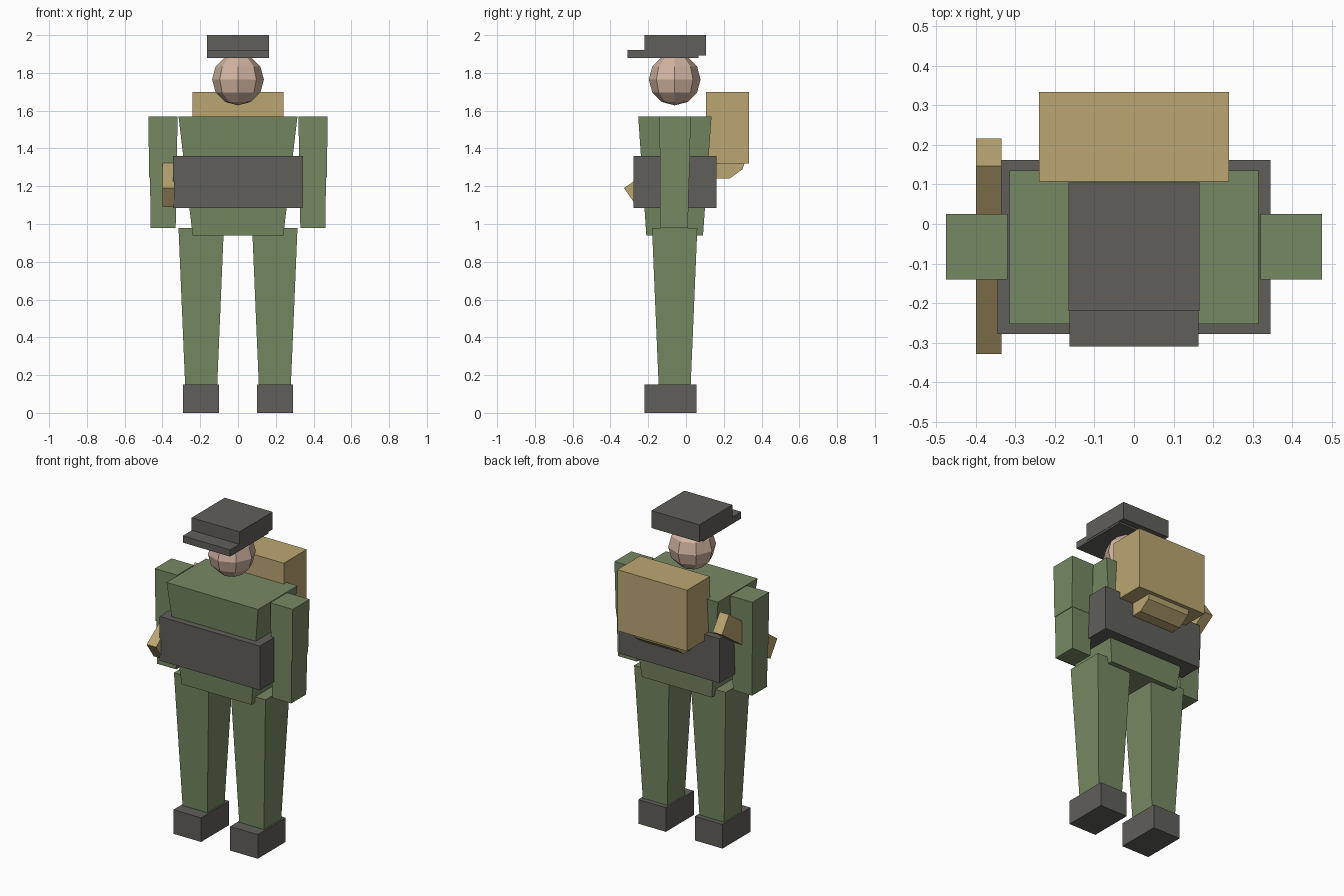
import bpy, bmesh, math
from mathutils import Matrix, Vector

default_cube = bpy.data.objects.get("Cube")
if default_cube:
    bpy.data.objects.remove(default_cube, do_unlink=True)


def make_material(name, colour):
    mat = bpy.data.materials.new(name)
    mat.use_nodes = True
    mat.diffuse_color = (*colour, 1)
    shader = next(n for n in mat.node_tree.nodes if n.type == "BSDF_PRINCIPLED")
    shader.inputs["Base Color"].default_value = (*colour, 1)
    return mat


green = make_material("uniform green", (0.185, 0.25, 0.125))
grey = make_material("dark grey", (0.117, 0.114, 0.102))
tan = make_material("canvas tan", (0.50, 0.38, 0.17))
skin = make_material("skin", (0.65, 0.46, 0.36))


def finish(bm, name, mat):
    """Turn a bmesh into a named, flat-shaded object of one colour."""
    bmesh.ops.recalc_face_normals(bm, faces=bm.faces)
    mesh = bpy.data.meshes.new(name)
    bm.to_mesh(mesh)
    bm.free()
    mesh.materials.append(mat)
    obj = bpy.data.objects.new(name, mesh)
    bpy.context.collection.objects.link(obj)
    return obj


def block(name, mat, z, x, y, x_low=None, y_low=None):
    """Box between two heights; x_low and y_low give a tapered lower end."""
    x_low, y_low = x_low or x, y_low or y
    bm = bmesh.new()
    bmesh.ops.create_cube(bm, size=1)
    for v in bm.verts:
        top = v.co.z > 0
        xs, ys = (x, y) if top else (x_low, y_low)
        v.co = Vector((xs[v.co.x > 0], ys[v.co.y > 0], z[top]))
    return finish(bm, name, mat)


def mirrored_pair(name, *args):
    """Build a part on the left (+x) and its mirror image on the right."""
    left = block("left_" + name, *args)
    bm = bmesh.new()
    bm.from_mesh(left.data)
    bmesh.ops.scale(bm, vec=(-1, 1, 1), verts=bm.verts)
    finish(bm, "right_" + name, args[0])


# Body and wide belt
block("torso", green, (0.94, 1.57), (-0.315, 0.315), (-0.253, 0.135),
      (-0.24, 0.24), (-0.21, 0.09))
block("belt", grey, (1.085, 1.36), (-0.345, 0.345), (-0.278, 0.162))

# Limbs
mirrored_pair("leg", green, (0.15, 0.98), (0.075, 0.315), (-0.18, 0.06),
              (0.11, 0.28), (-0.145, 0.025))
mirrored_pair("boot", grey, (0, 0.15), (0.1, 0.29), (-0.22, 0.055))
mirrored_pair("upper_arm", green, (1.245, 1.57), (0.32, 0.475), (-0.14, 0.025),
              (0.325, 0.47), (-0.138, 0.018))
mirrored_pair("forearm", green, (0.98, 1.245), (0.325, 0.466), (-0.138, 0.016),
              (0.33, 0.462), (-0.136, 0.01))

# Head
bm = bmesh.new()
bmesh.ops.create_uvsphere(bm, u_segments=8, v_segments=6, radius=0.137)
bmesh.ops.translate(bm, vec=(0, -0.06, 1.765), verts=bm.verts)
finish(bm, "head", skin)

# Cap
block("cap_crown", grey, (1.892, 2), (-0.165, 0.165), (-0.22, 0.105))
block("cap_brim", grey, (1.88, 1.922), (-0.163, 0.163), (-0.31, 0.065))

# Backpack with a rolled bundle beneath it
block("backpack", tan, (1.32, 1.7), (-0.24, 0.24), (0.107, 0.333))
bm = bmesh.new()
bmesh.ops.create_cone(bm, cap_ends=True, segments=10, radius1=0.139,
                      radius2=0.139, depth=0.29)
bmesh.ops.rotate(bm, matrix=Matrix.Rotation(math.pi / 2, 3, "Y"), verts=bm.verts)
# Rest the roll on a flat facet
if sum(v.co.z < -0.135 for v in bm.verts):
    bmesh.ops.rotate(bm, matrix=Matrix.Rotation(math.pi / 10, 3, "X"), verts=bm.verts)
bmesh.ops.translate(bm, vec=(0, 0.187, 1.372), verts=bm.verts)
finish(bm, "bundle_roll", tan)

# Slanted beam carried under the right arm
bm = bmesh.new()
bmesh.ops.create_cube(bm, size=1)
bmesh.ops.scale(bm, vec=(0.064, 0.578, 0.122), verts=bm.verts)
bmesh.ops.rotate(bm, matrix=Matrix.Rotation(math.radians(34.8), 3, "X"), verts=bm.verts)
bmesh.ops.translate(bm, vec=(-0.367, -0.056, 1.305), verts=bm.verts)
finish(bm, "carried_beam", tan)
